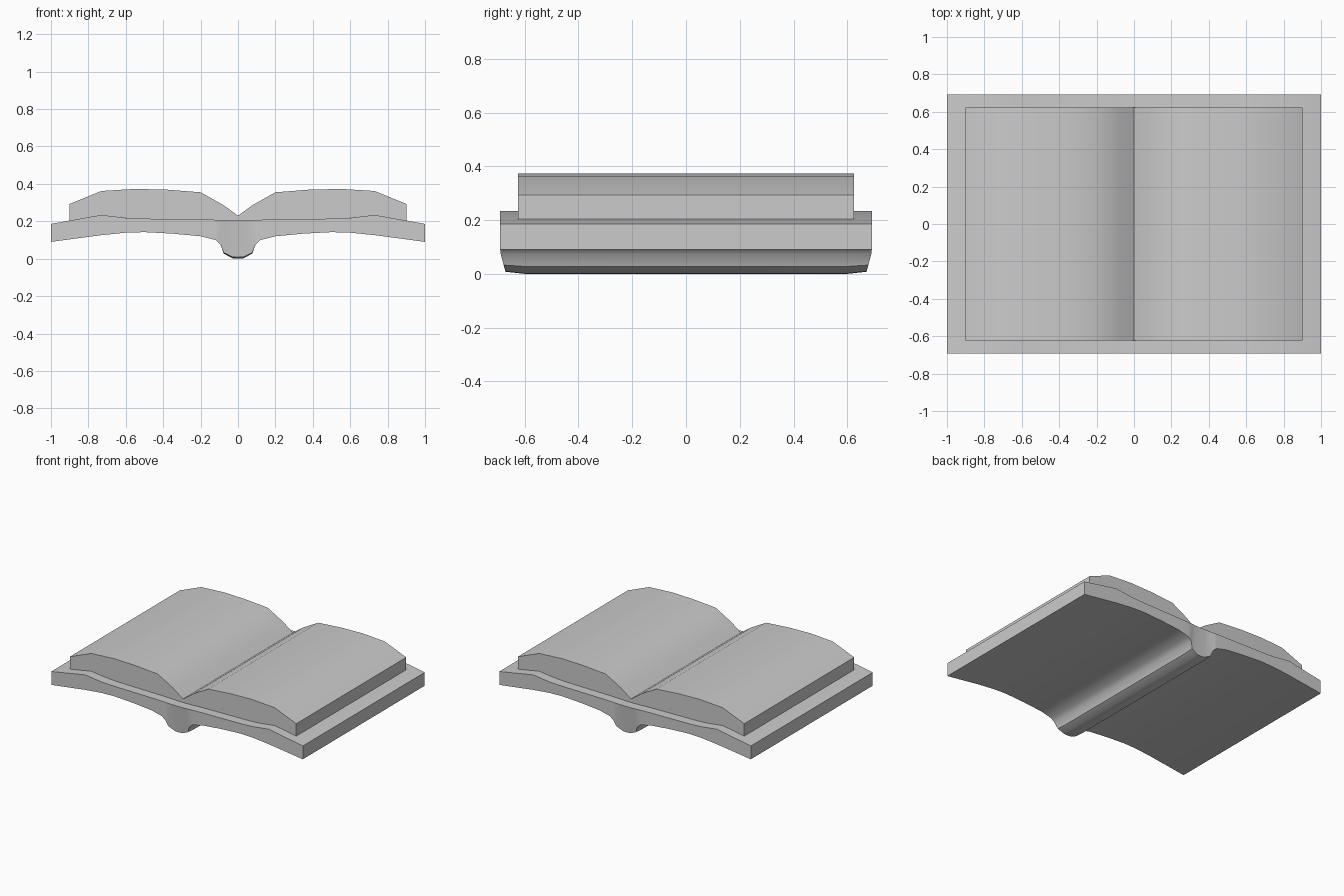
import bpy, bmesh, math

if "Cube" in bpy.data.objects:
    bpy.data.objects.remove(bpy.data.objects["Cube"])

# Half cross-sections from the middle outwards: (x, top z, bottom z)
COVER = [(0, .205, .008), (.03, .205, .01), (.077, .206, .033), (.093, .207, .075),
         (.12, .208, .1), (.2, .21, .12), (.35, .212, .134), (.5, .214, .142),
         (.6, .218, .139), (.73, .234, .126), (1, .186, .09)]
PAGES = [(0, .23, .204), (.08, .288, .204), (.2, .355, .208), (.38, .369, .21),
         (.55, .373, .214), (.73, .362, .232), (.9, .293, .2)]


def build(name, half, end, inner, spine=False):
    """Loft a mirrored cross-section along y, with strip caps at both ends."""
    cols = [(-x, t, b) for x, t, b in reversed(half[1:])] + half
    bm = bmesh.new()
    rings = []
    for y in (-end, -inner, inner, end):
        top, bot = [], []
        for x, t, b in cols:
            yb, zb = y, b
            if spine and b < .085:            # rounded ends of the spine
                if abs(y) == end:
                    yb = math.copysign(end - .02 * (.085 - b) / .075, y)
                else:
                    zb = b - .008 * (.085 - b) / .077
            top.append(bm.verts.new((x, y, t)))
            bot.append(bm.verts.new((x, yb, zb)))
        rings.append((top, bot))
    n = len(cols)
    for (t0, b0), (t1, b1) in zip(rings, rings[1:]):
        for i in range(n - 1):
            bm.faces.new((t0[i], t0[i + 1], t1[i + 1], t1[i]))
            bm.faces.new((b0[i], b1[i], b1[i + 1], b0[i + 1]))
        for i in (0, n - 1):
            bm.faces.new((t0[i], t1[i], b1[i], b0[i]))
    for t, b in (rings[0], rings[-1]):
        for i in range(n - 1):
            bm.faces.new((t[i], b[i], b[i + 1], t[i + 1]))
    bmesh.ops.recalc_face_normals(bm, faces=bm.faces)
    me = bpy.data.meshes.new(name)
    bm.to_mesh(me)
    bm.free()
    ob = bpy.data.objects.new(name, me)
    bpy.context.collection.objects.link(ob)
    bpy.ops.object.select_all(action='DESELECT')
    ob.select_set(True)
    bpy.context.view_layer.objects.active = ob
    bpy.ops.object.shade_smooth_by_angle(angle=math.radians(35))
    return ob


# Hard cover with its spine, and the open page block on top
build("book_cover", COVER, .692, .6, spine=True)
build("page_block", PAGES, .624, .6)
